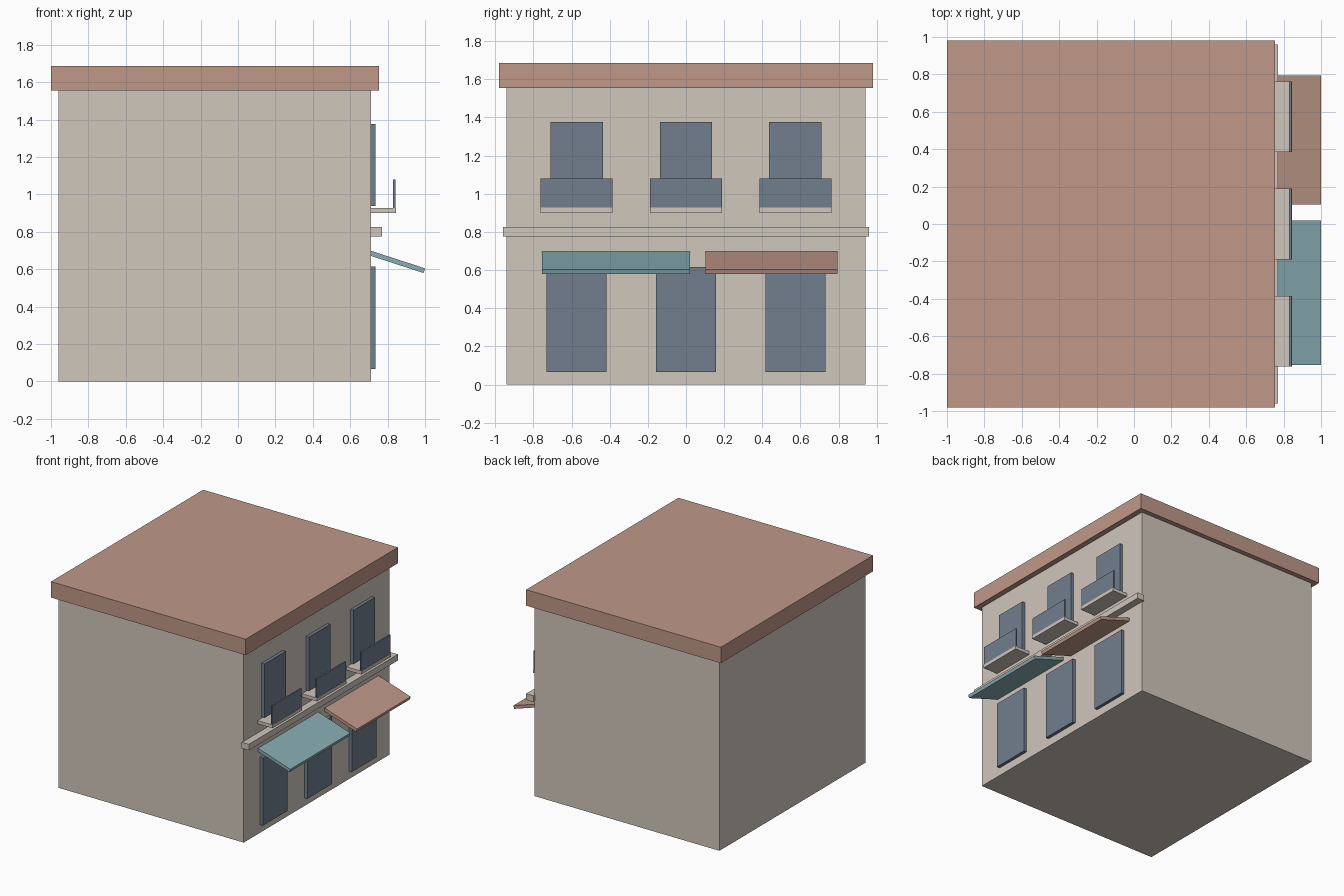
import bpy
import math

cube = bpy.data.objects.get("Cube")
if cube:
    bpy.data.objects.remove(cube, do_unlink=True)


def material(name, srgb):
    linear = [((c / 255 + 0.055) / 1.055) ** 2.4 for c in srgb]
    mat = bpy.data.materials.new(name)
    mat.use_nodes = True
    mat.diffuse_color = (*linear, 1)
    mat.node_tree.nodes["Principled BSDF"].inputs["Base Color"].default_value = (*linear, 1)
    return mat


stone = material("warm stone", (208, 199, 188))
clay = material("clay", (191, 152, 136))
slate = material("slate blue", (114, 126, 141))
teal = material("teal canvas", (137, 174, 180))


def box(name, mat, x, y, z, tilt=0):
    """Box from (min, max) ranges, optionally tilted about the y axis."""
    ranges = (x, y, z)
    bpy.ops.mesh.primitive_cube_add(size=1, location=[sum(r) / 2 for r in ranges])
    obj = bpy.context.object
    obj.name = name
    obj.scale = [r[1] - r[0] for r in ranges]
    obj.rotation_euler.y = tilt
    obj.data.materials.append(mat)
    return obj


def span(centre, width):
    return (centre - width / 2, centre + width / 2)


WALL = 0.71  # plane of the street facade

# Main volume, overhanging roof slab and string course
box("walls", stone, (-0.96, WALL), (-0.94, 0.94), (0, 1.56))
box("roof", clay, (-1, 0.755), (-0.98, 0.98), (1.555, 1.685))
box("string_course", stone, (0.705, 0.77), (-0.96, 0.96), (0.775, 0.825))

# Three facade bays: ground opening, upper window, balcony and railing
for bay, y in (("left", 0.573), ("middle", 0), ("right", -0.573)):
    box(bay + "_ground_window", slate, (0.70, 0.736), span(y, 0.315), (0.065, 0.615))
    box(bay + "_upper_window", slate, (0.70, 0.736), span(y, 0.275), (0.937, 1.375))
    box(bay + "_balcony_slab", stone, (0.70, 0.845), span(y, 0.378), (0.90, 0.927))
    box(bay + "_balcony_railing", slate, (0.829, 0.841), span(y, 0.378), (0.927, 1.08))

# Sloping shop awnings
slope = math.radians(18)
for name, mat, y in (("teal_awning", teal, (-0.755, 0.02)),
                     ("clay_awning", clay, (0.103, 0.795))):
    box(name, mat, span(0.851, 0.305), y, span(0.639, 0.026), slope)
